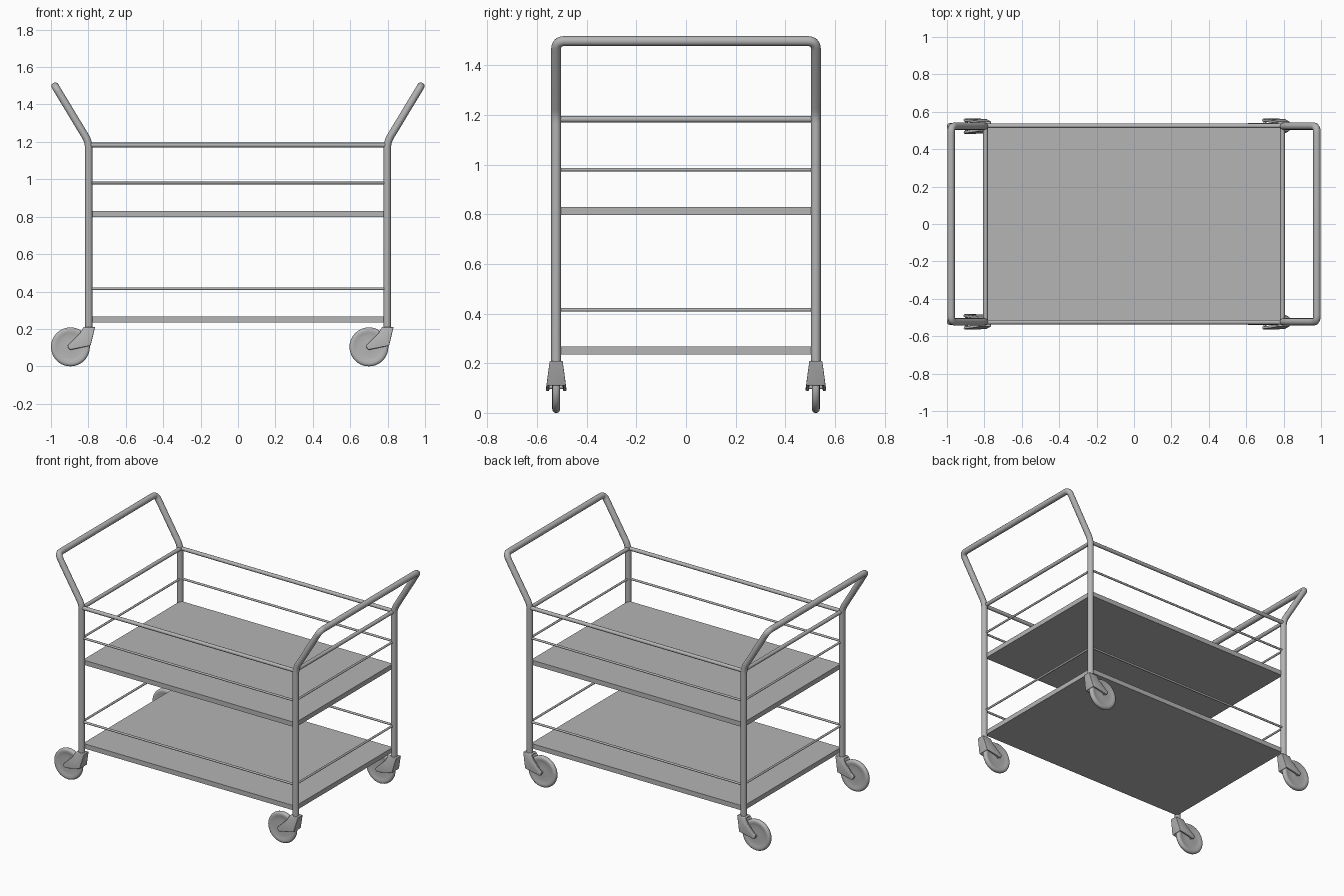
import bpy, bmesh, math
from mathutils import Vector

if "Cube" in bpy.data.objects:
    bpy.data.objects.remove(bpy.data.objects["Cube"])

PX, PY = 0.798, 0.523   # post positions

# Dark grey metal
dark = bpy.data.materials.new('dark_grey')
dark.diffuse_color = (0.46, 0.46, 0.46, 1)
dark.use_nodes = True
dark.node_tree.nodes["Principled BSDF"].inputs["Base Color"].default_value = dark.diffuse_color


def link(name, bm):
    me = bpy.data.meshes.new(name)
    bmesh.ops.recalc_face_normals(bm, faces=bm.faces)
    bm.to_mesh(me)
    bm.free()
    me.materials.append(dark)
    ob = bpy.data.objects.new(name, me)
    bpy.context.collection.objects.link(ob)
    return ob


def activate(ob):
    bpy.ops.object.select_all(action='DESELECT')
    ob.select_set(True)
    bpy.context.view_layer.objects.active = ob


def smooth(ob, angle=35):
    activate(ob)
    bpy.ops.object.shade_smooth_by_angle(angle=math.radians(angle))


def fillet(pts, r, n=6):
    # round the inner corners of a path
    pts = [Vector(p) for p in pts]
    out = [pts[0]]
    for a, b, c in zip(pts, pts[1:], pts[2:]):
        p, q = b + (a - b).normalized() * r, b + (c - b).normalized() * r
        for i in range(n + 1):
            t = i / n
            out.append(p * (1 - t) ** 2 + b * 2 * t * (1 - t) + q * t * t)
    return out + [pts[-1]]


def tube(name, pts, r):
    cu = bpy.data.curves.new(name, 'CURVE')
    cu.dimensions = '3D'
    cu.bevel_depth = r
    cu.bevel_resolution = 4
    cu.use_fill_caps = True
    cu.materials.append(dark)
    sp = cu.splines.new('POLY')
    sp.points.add(len(pts) - 1)
    for p, co in zip(sp.points, pts):
        p.co = (*co, 1)
    ob = bpy.data.objects.new(name, cu)
    bpy.context.collection.objects.link(ob)
    activate(ob)
    bpy.ops.object.convert(target='MESH')
    smooth(bpy.context.view_layer.objects.active, 50)


def shelf(name, z):
    bm = bmesh.new()
    bmesh.ops.create_cube(bm, size=1)
    bmesh.ops.scale(bm, vec=(1.584, 1.04, 0.032), verts=bm.verts)
    bmesh.ops.translate(bm, vec=(0, 0, z), verts=bm.verts)
    link(name, bm)


def wheel(name, x, y):
    # rounded tyre with slightly dished sides, spun around the y axis
    half = [(0, 0.012), (0.03, 0.012), (0.06, 0.010), (0.075, 0.013), (0.088, 0.016),
            (0.097, 0.014), (0.102, 0.009), (0.104, 0.003)]
    prof = half + [(r, -w) for r, w in reversed(half)]
    bm = bmesh.new()
    vs = [bm.verts.new((r, w, 0)) for r, w in prof]
    es = [bm.edges.new(e) for e in zip(vs, vs[1:])]
    bmesh.ops.spin(bm, geom=vs + es, cent=(0, 0, 0), axis=(0, 1, 0),
                   angle=math.tau, steps=40, use_duplicate=False)
    bmesh.ops.remove_doubles(bm, verts=bm.verts, dist=1e-5)
    bmesh.ops.translate(bm, vec=(x, y, 0.104), verts=bm.verts)
    smooth(link(name, bm), 50)


def fork(name, x, y):
    # two flared cheeks joined across the top and back, open around the wheel
    side = [(-0.030, 0.21), (0.034, 0.21), (0.010, 0.110), (-0.097, 0.089),
            (-0.110, 0.098), (-0.113, 0.112), (-0.05, 0.174)]
    bm = bmesh.new()
    rows = []
    for s in (-1, 1):
        rows.append([bm.verts.new((x + px, y + s * (0.026 + (0.21 - pz) * 0.135), pz))
                     for px, pz in side])
        bm.faces.new(rows[-1])
    a, b = rows
    for i in (0, 1):
        bm.faces.new((a[i], a[i + 1], b[i + 1], b[i]))
    ob = link(name, bm)
    m = ob.modifiers.new('thickness', 'SOLIDIFY')
    m.thickness = 0.014
    m.offset = -1
    m = ob.modifiers.new('bevel', 'BEVEL')
    m.width = 0.005
    m.segments = 3
    m.limit_method = 'ANGLE'
    smooth(ob, 60)


# End frames: both posts and the slanted push handle in one bent tube
for s, n in ((-1, 'left'), (1, 'right')):
    top = s * 0.978
    path = [(s * PX, -PY, 0.2), (s * PX, -PY, 1.2), (top, -PY, 1.498),
            (top, PY, 1.498), (s * PX, PY, 1.2), (s * PX, PY, 0.2)]
    tube(n + '_end_frame', fillet(path, 0.035), 0.02)

# Shelves
shelf('upper_shelf', 0.814)
shelf('lower_shelf', 0.251)

# Guard rails around each shelf
for n, z, r in (('top', 1.183, 0.0125), ('middle', 0.98, 0.007), ('lower', 0.415, 0.007)):
    for s, a, b in ((-1, 'front', 'left'), (1, 'back', 'right')):
        tube(f'{n}_rail_{a}', [(-PX, s * 0.525, z), (PX, s * 0.525, z)], r)
        tube(f'{n}_rail_{b}', [(s * 0.794, -PY, z), (s * 0.794, PY, z)], r)

# Casters, all trailing to the left
for sx, nx in ((-1, 'left'), (1, 'right')):
    for sy, ny in ((-1, 'front'), (1, 'back')):
        x, y = sx * PX, sy * PY
        tag = f'{ny}_{nx}'
        fork('caster_fork_' + tag, x, y)
        wheel('caster_wheel_' + tag, x - 0.098, y)
        tube('caster_axle_' + tag, [(x - 0.098, y - 0.036, 0.104), (x - 0.098, y + 0.036, 0.104)], 0.008)
